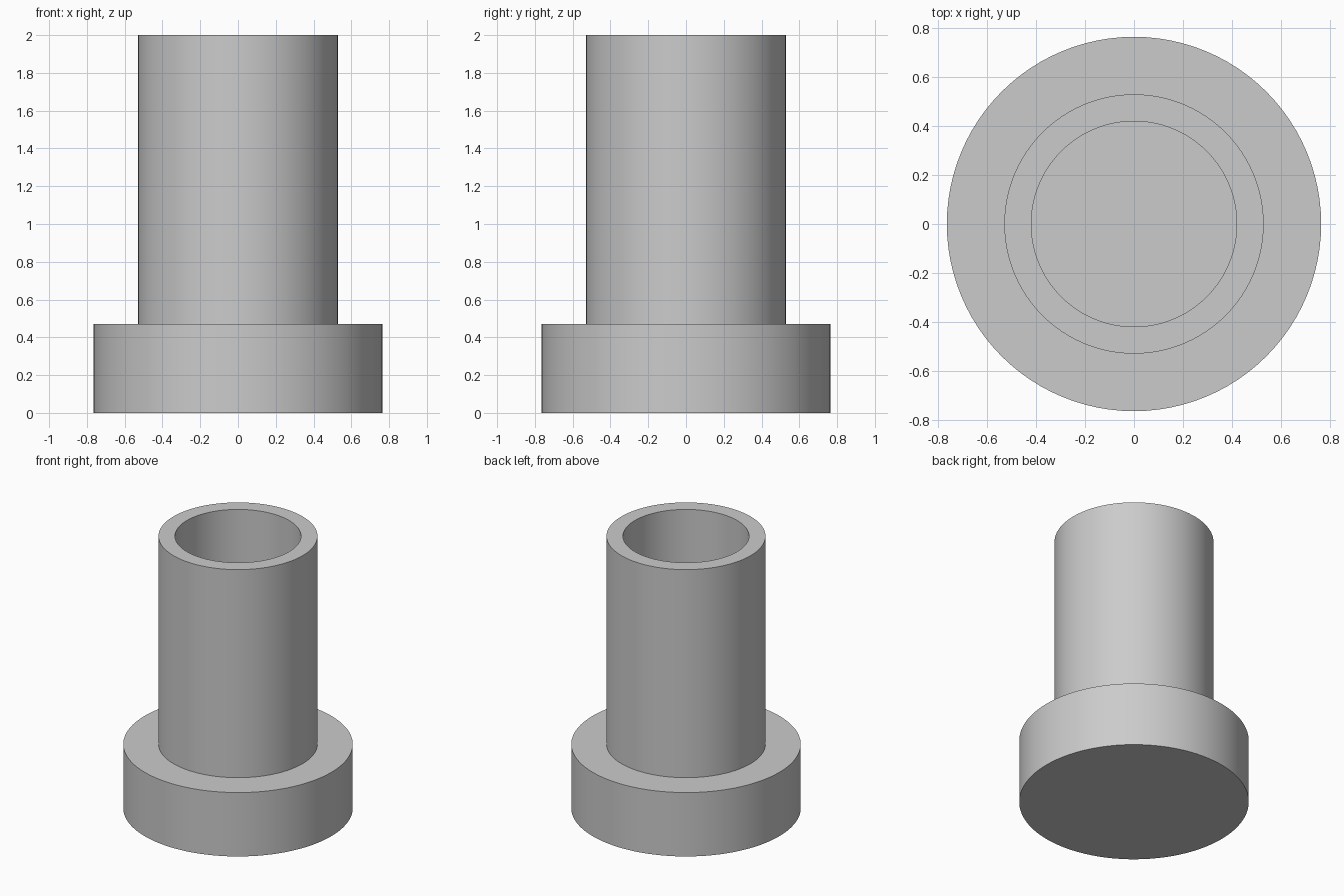
import bpy
import bmesh
from math import radians

# Remove the default object
cube = bpy.data.objects.get("Cube")
if cube:
    bpy.data.objects.remove(cube, do_unlink=True)

FLANGE_RADIUS, FLANGE_TOP = 0.765, 0.47
TUBE_RADIUS, BORE_RADIUS, TUBE_TOP = 0.53, 0.42, 2.0
SIDES = 96

# Plain grey material
grey = bpy.data.materials.new("plain_grey")
grey.use_nodes = True
colour = (0.6, 0.6, 0.6, 1)
grey.diffuse_color = colour
grey.node_tree.nodes["Principled BSDF"].inputs["Base Color"].default_value = colour


def lathe(name, profile):
    """Spin an (r, z) profile around the z axis into a closed solid."""
    bm = bmesh.new()
    verts = [bm.verts.new((r, 0, z)) for r, z in profile]
    edges = [bm.edges.new(pair) for pair in zip(verts, verts[1:])]
    bmesh.ops.spin(bm, geom=verts + edges, cent=(0, 0, 0), axis=(0, 0, 1),
                   angle=radians(360), steps=SIDES, use_merge=True)
    bmesh.ops.remove_doubles(bm, verts=bm.verts, dist=0.0001)
    bmesh.ops.recalc_face_normals(bm, faces=bm.faces)
    mesh = bpy.data.meshes.new(name)
    bm.to_mesh(mesh)
    bm.free()
    obj = bpy.data.objects.new(name, mesh)
    bpy.context.collection.objects.link(obj)
    mesh.materials.append(grey)
    bpy.ops.object.select_all(action="DESELECT")
    obj.select_set(True)
    bpy.context.view_layer.objects.active = obj
    bpy.ops.object.shade_smooth_by_angle(angle=radians(30))
    return obj


# Solid flange with a hollow tube rising from it, closed at the flange top
lathe("flanged_bushing", [
    (0, 0), (FLANGE_RADIUS, 0), (FLANGE_RADIUS, FLANGE_TOP),
    (TUBE_RADIUS, FLANGE_TOP), (TUBE_RADIUS, TUBE_TOP),
    (BORE_RADIUS, TUBE_TOP), (BORE_RADIUS, FLANGE_TOP), (0, FLANGE_TOP),
])
